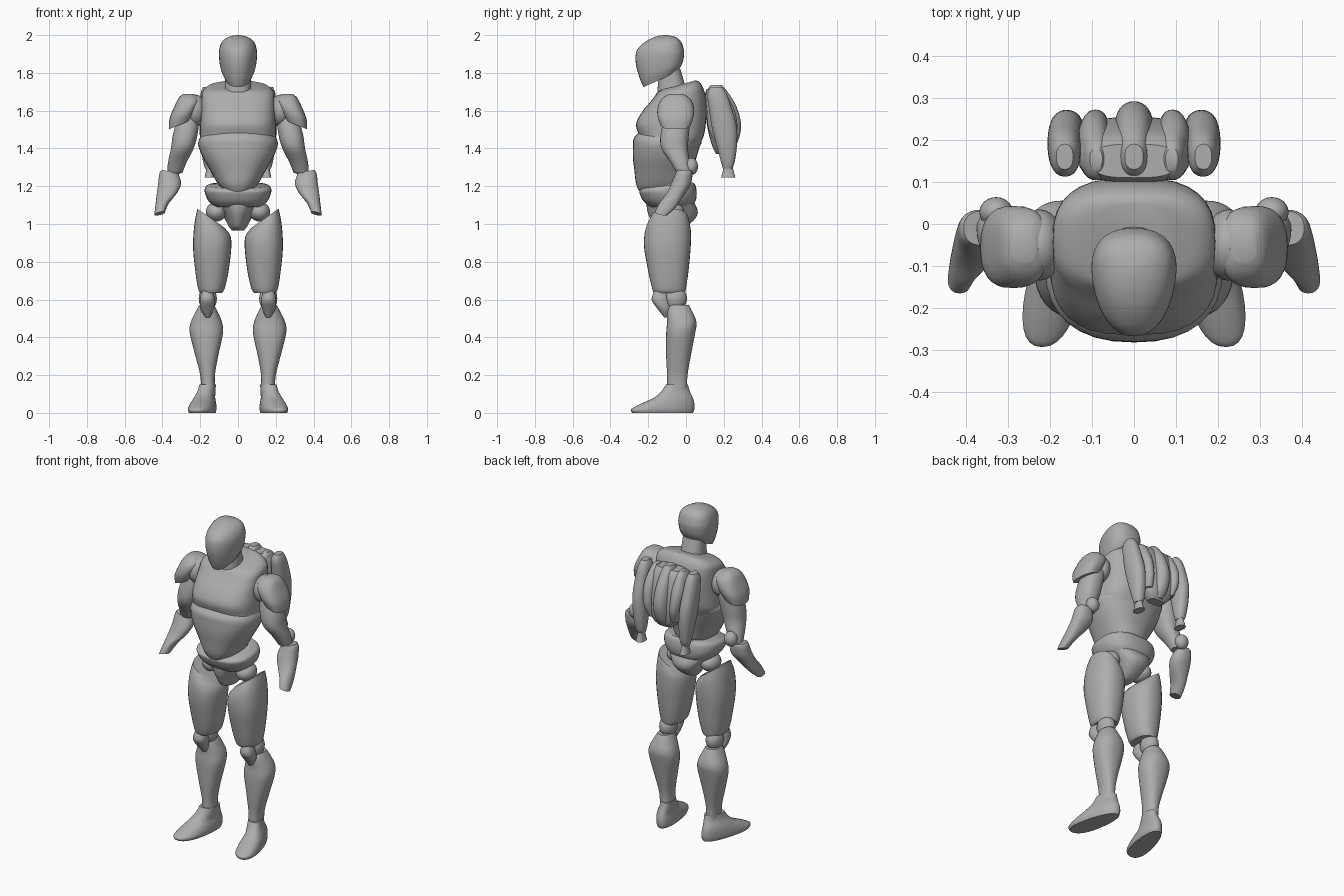
import bpy, bmesh, math
from mathutils import Vector

grey = bpy.data.materials.new("matte grey")
grey.diffuse_color = (0.42, 0.42, 0.42, 1)


def finish(name, bm):
    bmesh.ops.recalc_face_normals(bm, faces=bm.faces)
    mesh = bpy.data.meshes.new(name)
    bm.to_mesh(mesh)
    bm.free()
    mesh.materials.append(grey)
    ob = bpy.data.objects.new(name, mesh)
    bpy.context.collection.objects.link(ob)
    bpy.ops.object.select_all(action='DESELECT')
    ob.select_set(True)
    bpy.context.view_layer.objects.active = ob
    bpy.ops.object.shade_smooth_by_angle(angle=math.radians(42))
    return ob


def spline(rows, steps=4):
    """Catmull-Rom interpolation through rows of section parameters."""
    out = []
    for i in range(len(rows) - 1):
        p = [rows[max(0, min(len(rows) - 1, i + k))] for k in (-1, 0, 1, 2)]
        for s in range(steps):
            t = s / steps
            out.append([0.5 * (2 * b + (c - a) * t + (2 * a - 5 * b + 4 * c - d) * t * t
                               + (3 * b - a - 3 * c + d) * t ** 3) for a, b, c, d in zip(*p)])
    return out + [rows[-1]]


def loft(name, sections, side=1, power=2.3, taper=0, shear=0, n=32):
    """Section: z, x0, x1, y0, y1, optional slope in x and slope in y."""
    rows = [list(s) + [0] * (7 - len(s)) for s in sections]
    bm = bmesh.new()
    rings = []
    for z, x0, x1, y0, y1, tx, ty in spline(rows):
        ring = []
        for i in range(n):
            a = 2 * math.pi * i / n
            c, s = math.cos(a), math.sin(a)
            u = math.copysign(abs(c) ** (2 / power), c)
            v = math.copysign(abs(s) ** (2 / power), s)
            dy = v * (y1 - y0) / 2
            dx = u * (x1 - x0) / 2 * (1 + taper * v)
            ring.append(bm.verts.new((side * ((x0 + x1) / 2 + dx + shear * dy),
                                      (y0 + y1) / 2 + dy, z + tx * dx + ty * dy)))
        rings.append(ring)
    for a, b in zip(rings, rings[1:]):
        for i in range(n):
            j = (i + 1) % n
            bm.faces.new((a[i], a[j], b[j], b[i]))
    bm.faces.new(rings[0])
    bm.faces.new(rings[-1])
    return finish(name, bm)


def centred(name, sections, **kw):
    """Section: z, half width, y0, y1, optional slope in y."""
    return loft(name, [(s[0], -s[1], s[1], s[2], s[3], 0, s[4] if len(s) > 4 else 0)
                       for s in sections], **kw)


def ball(name, centre, radii):
    bm = bmesh.new()
    bmesh.ops.create_uvsphere(bm, u_segments=24, v_segments=14, radius=1)
    for v in bm.verts:
        v.co = Vector([c + r * q for c, r, q in zip(centre, radii, v.co)])
    return finish(name, bm)


# Head and neck
centred("head", [(1.765, .068, -.225, -.045, .45), (1.81, .088, -.245, -.02, .35),
                 (1.87, .097, -.266, -.011, .15), (1.92, .097, -.26, -.011),
                 (1.965, .082, -.215, -.026), (1.99, .05, -.165, -.055),
                 (2.0, .01, -.12, -.1)], taper=.2)
centred("neck", [(1.66, .078, -.15, .02), (1.72, .07, -.15, 0), (1.82, .066, -.14, -.03)])
centred("collar", [(1.685, .1, -.165, .05, .28), (1.715, .098, -.16, .05, .28),
                   (1.725, .085, -.15, .04, .28)])

# Torso
centred("chest", [(1.40, .185, -.23, .065), (1.44, .2, -.245, .083), (1.47, .201, -.25, .095),
                  (1.53, .2, -.264, .105), (1.6, .196, -.232, .11, .03),
                  (1.66, .194, -.19, .104, .1), (1.7, .188, -.165, .09, .18),
                  (1.725, .155, -.15, .07, .25), (1.735, .1, -.13, .05, .28)], power=2.8)
centred("abdomen", [(1.17, .07, -.245, -.03), (1.21, .105, -.264, .02), (1.28, .145, -.273, .035),
                    (1.35, .185, -.281, .055), (1.41, .209, -.281, .073),
                    (1.44, .209, -.277, .082, -.07), (1.465, .196, -.25, .08, -.12)], power=2.4)
centred("waist", [(1.1, .1, -.19, .02), (1.18, .1, -.19, .015), (1.26, .11, -.2, .03)])

# Pelvis
centred("belt", [(1.09, .125, -.19, .03), (1.12, .155, -.225, .05), (1.16, .174, -.245, .057),
                 (1.19, .175, -.245, .05, .1), (1.205, .16, -.23, .035, .12)], power=2.5)
centred("hip_block", [(.965, .03, -.13, -.04), (.985, .045, -.165, 0), (1.03, .068, -.19, .05),
                      (1.07, .09, -.205, .062), (1.12, .125, -.21, .04)], taper=.3)

# Backpack
centred("pack_body", [(1.37, .05, .16, .22), (1.41, .085, .14, .245), (1.5, .12, .115, .255),
                      (1.6, .135, .103, .24), (1.68, .125, .1, .215), (1.715, .1, .11, .19)],
        power=3)
centred("pack_spine", [(1.38, .025, .17, .235), (1.43, .042, .16, .272), (1.52, .048, .14, .292),
                       (1.62, .044, .12, .268), (1.7, .036, .11, .22), (1.735, .022, .13, .19)])

for label, s in (("right", 1), ("left", -1)):
    def part(name, sections, **kw):
        return loft(name + "_" + label, sections, side=s, **kw)

    def joint(name, centre, radii):
        return ball(name + "_" + label, (s * centre[0], centre[1], centre[2]), radii)

    # Pack lobes and thrusters
    part("pack_lobe", [(1.42, .055, .1, .16, .245), (1.5, .055, .125, .12, .272),
                       (1.6, .055, .135, .11, .258), (1.69, .06, .12, .105, .21),
                       (1.72, .075, .105, .13, .18)])
    part("thruster", [(1.295, .13, .175, .195, .245), (1.33, .122, .185, .185, .258),
                      (1.42, .118, .198, .16, .27), (1.52, .12, .205, .135, .268),
                      (1.62, .125, .205, .12, .24), (1.69, .13, .198, .113, .215),
                      (1.725, .145, .185, .13, .19)])
    part("nozzle", [(1.245, .125, .177, .185, .262), (1.28, .133, .17, .195, .252),
                    (1.31, .133, .17, .195, .245)])

    # Shoulder and arm
    joint("shoulder_ball", (.225, -.05, 1.6), (.06, .085, .085))
    part("shoulder_pad", [(1.525, .25, .366, -.135, .025, -.4), (1.58, .222, .362, -.152, .042, -.3),
                          (1.635, .205, .335, -.145, .038, -.15), (1.67, .21, .312, -.12, .015),
                          (1.688, .235, .29, -.09, -.015)], power=2.6)
    part("upper_arm", [(1.27, .295, .375, -.05, .03), (1.33, .27, .37, -.085, .02),
                       (1.4, .235, .355, -.13, .01), (1.47, .215, .345, -.135, .015),
                       (1.56, .205, .32, -.115, .02), (1.62, .215, .29, -.09, 0)])
    joint("elbow", (.328, .028, 1.305), (.04, .036, .045))
    part("forearm", [(1.055, .387, .443, -.165, -.1, -.25, -.25), (1.1, .368, .438, -.142, -.052, -.2, -.2),
                     (1.16, .325, .43, -.105, -.005), (1.21, .302, .423, -.08, .025),
                     (1.26, .31, .416, -.058, .034, .15), (1.28, .325, .405, -.05, .03, .15)])

    # Leg
    joint("hip_ball", (.115, -.08, 1.065), (.055, .07, .052))
    part("thigh", [(.635, .085, .2, -.17, -.005), (.66, .07, .212, -.18, 0),
                   (.75, .05, .226, -.2, .013), (.88, .035, .238, -.222, .025),
                   (.97, .042, .231, -.215, .025, .3), (1.03, .07, .215, -.185, .012, .7)])
    joint("knee_joint", (.16, -.055, .605), (.048, .06, .065))
    part("kneecap", [(.505, .148, .172, -.115, -.085), (.55, .128, .198, -.15, -.08),
                     (.6, .122, .202, -.182, -.09), (.65, .135, .19, -.165, -.1)])
    part("shin", [(.12, .12, .195, -.1, .005), (.2, .122, .2, -.1, .008),
                  (.3, .105, .225, -.105, .025), (.42, .08, .255, -.105, .048),
                  (.48, .085, .25, -.1, .055), (.54, .11, .222, -.1, .032),
                  (.57, .125, .205, -.09, .015)])
    part("foot", [(0, .125, .245, -.285, .037), (.02, .12, .25, -.29, .044),
                  (.05, .12, .24, -.235, .044), (.08, .123, .225, -.17, .036),
                  (.115, .12, .208, -.13, .02), (.15, .118, .2, -.107, .01)],
         taper=-.15, shear=-.2)
